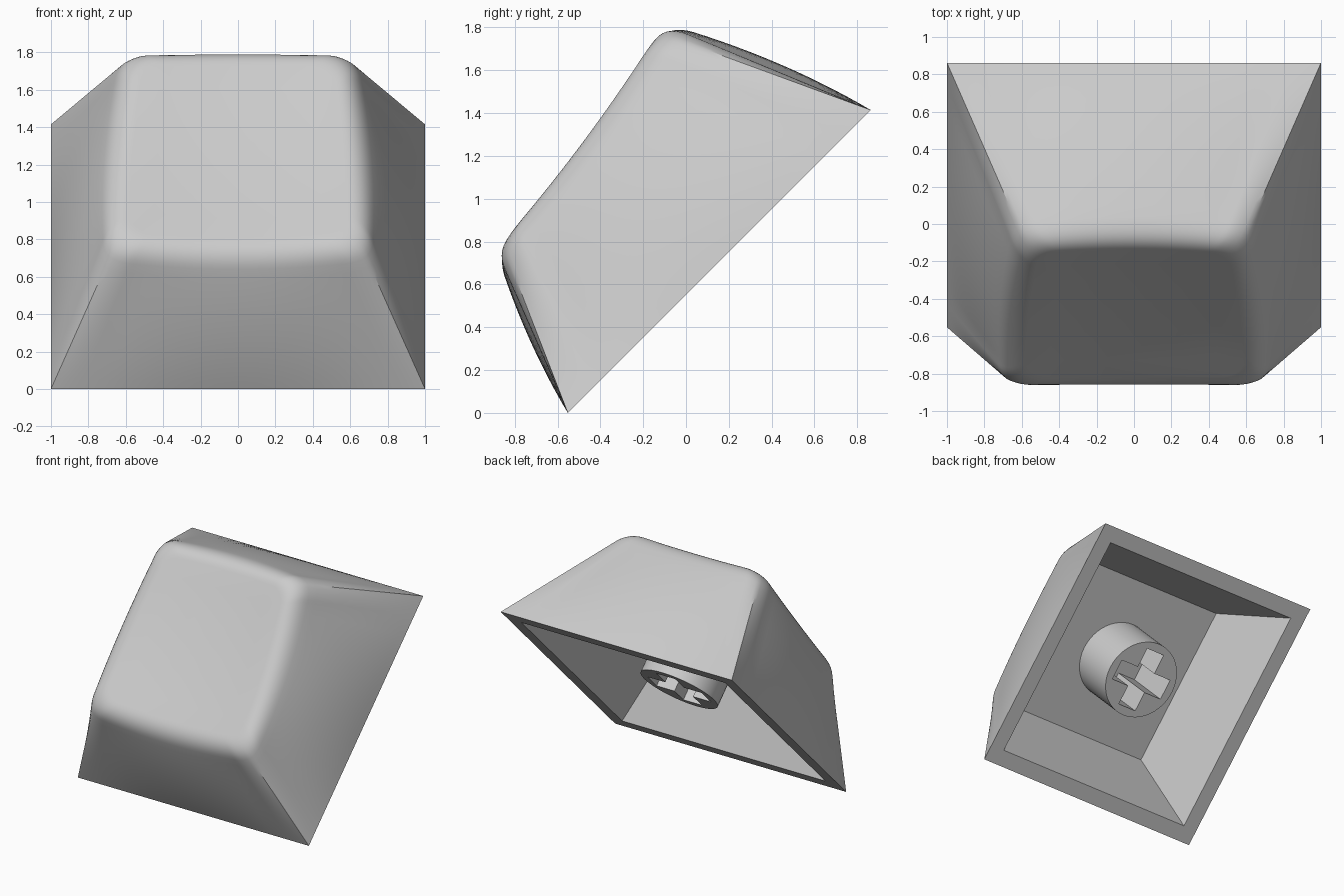
import bpy, bmesh, math
from mathutils import Matrix, Vector

if "Cube" in bpy.data.objects:
    bpy.data.objects.remove(bpy.data.objects["Cube"])

# Everything is modelled flat (x, depth, height), then tipped forward 45 degrees
TILT = Matrix.Translation((0, 0.155, 0.7075)) @ Matrix.Rotation(math.radians(45), 4, 'X')

grey = bpy.data.materials.new("grey plastic")
grey.diffuse_color = (0.6, 0.6, 0.6, 1)
grey.use_nodes = True
grey.node_tree.nodes["Principled BSDF"].inputs["Base Color"].default_value = grey.diffuse_color

SIDE, ARC = 14, 12          # points per straight side and per rounded corner
HALF, RADIUS = 0.65, 0.16   # top outline
BULGE = (0.025, 0.035, 0.035, 0.035)  # front, right, back, left walls


def dish(x, y):
    """Height of the sloped, scooped top."""
    return 0.83 + 0.16 * y + 0.07 * y * y + 0.07 * x * x


def outline():
    """List of (base point, top point, bulge vector) running round the cap."""
    pts = []
    for k in range(4):
        rot = Matrix.Rotation(k * math.pi / 2, 2)
        run = []
        for i in range(SIDE):
            s = -1 + 2 * i / SIDE
            f = 1 - s * s
            run.append(((s * 0.8, -1), (s * (HALF - RADIUS), -HALF - 0.012 * f), (0, -BULGE[k] * f)))
        for j in range(ARC):
            a = j / ARC
            base = (0.8 + 0.4 * a, -1) if a <= 0.5 else (1, -1 + 0.4 * (a - 0.5))
            c, t = HALF - RADIUS, a * math.pi / 2
            run.append((base, (c + RADIUS * math.sin(t), -c - RADIUS * math.cos(t)), (0, 0)))
        for b, t, g in run:
            b, t, g = (rot @ Vector(p) for p in (b, t, g))
            # top narrows towards the back
            t = Vector((t.x * (1 - 0.07 * t.y / HALF), t.y - 0.05))
            pts.append((b, t, g))
    return pts


def wall(p, t):
    b, top, g = p
    q = b.lerp(top, t) + g * 4 * t * (1 - t)
    return Vector((q.x, q.y, t * dish(top.x, top.y)))


def inset(p, f):
    mid = Vector((0, -0.05))
    q = mid + (p[1] - mid) * f
    return Vector((q.x, q.y, dish(q.x, q.y)))


def rim(p, u):
    """Rounded edge between wall and top."""
    a, b, c = wall(p, 0.88), wall(p, 1), inset(p, 0.85)
    return a * (1 - u) ** 2 + b * 2 * u * (1 - u) + c * u * u


def finish(obj, angle):
    obj.data.materials.clear()
    obj.data.materials.append(grey)
    bpy.ops.object.select_all(action='DESELECT')
    obj.select_set(True)
    bpy.context.view_layer.objects.active = obj
    bpy.ops.object.shade_smooth_by_angle(angle=math.radians(angle))


# Cap shell: ceiling, inner walls, bottom border, outer walls, rim, dished top
path = outline()
rings = [[Vector((b.x * f, b.y * f, h)) for b, _, _ in path] for f, h in ((0.62, 0.53), (0.88, 0))]
rings += [[wall(p, 0.88 * i / 14) for p in path] for i in range(15)]
rings += [[rim(p, i / 8) for p in path] for i in range(1, 9)]
rings += [[inset(p, f) for p in path] for f in (0.65, 0.45, 0.25)]

bm = bmesh.new()
loops = [[bm.verts.new(co) for co in r] for r in rings]
n = len(path)
for lo, hi in zip(loops, loops[1:]):
    for i in range(n):
        j = (i + 1) % n
        bm.faces.new((lo[i], lo[j], hi[j], hi[i]))
bm.faces.new(loops[0])
centre = bm.verts.new((0, -0.05, dish(0, -0.05)))
for i in range(n):
    bm.faces.new((loops[-1][i], loops[-1][(i + 1) % n], centre))
bmesh.ops.recalc_face_normals(bm, faces=bm.faces)
bm.transform(TILT)
mesh = bpy.data.meshes.new("cap_shell")
bm.to_mesh(mesh)
bm.free()
shell = bpy.data.objects.new("cap_shell", mesh)
bpy.context.collection.objects.link(shell)
finish(shell, 30)

# Stem: round post with a cross-shaped socket
curve = bpy.data.curves.new("stem", 'CURVE')
curve.dimensions = '2D'
curve.fill_mode = 'BOTH'
curve.extrude = 0.215
L, W = 0.235, 0.08
circle = [(0.3 * math.cos(a * math.pi / 24), 0.3 * math.sin(a * math.pi / 24)) for a in range(48)]
arm = [Vector(p) for p in ((L, -W), (L, W), (W, W))]
cross = [Matrix.Rotation(k * math.pi / 2, 2) @ p for k in range(4) for p in arm]
for pts in (circle, cross):
    sp = curve.splines.new('POLY')
    sp.points.add(len(pts) - 1)
    for pt, (x, y) in zip(sp.points, pts):
        pt.co = (x, y, 0, 1)
    sp.use_cyclic_u = True
stem = bpy.data.objects.new("stem", curve)
bpy.context.collection.objects.link(stem)
stem.matrix_world = TILT @ Matrix.Translation((0, 0, 0.315))
bpy.ops.object.select_all(action='DESELECT')
stem.select_set(True)
bpy.context.view_layer.objects.active = stem
bpy.ops.object.convert(target='MESH')
finish(bpy.context.object, 30)
